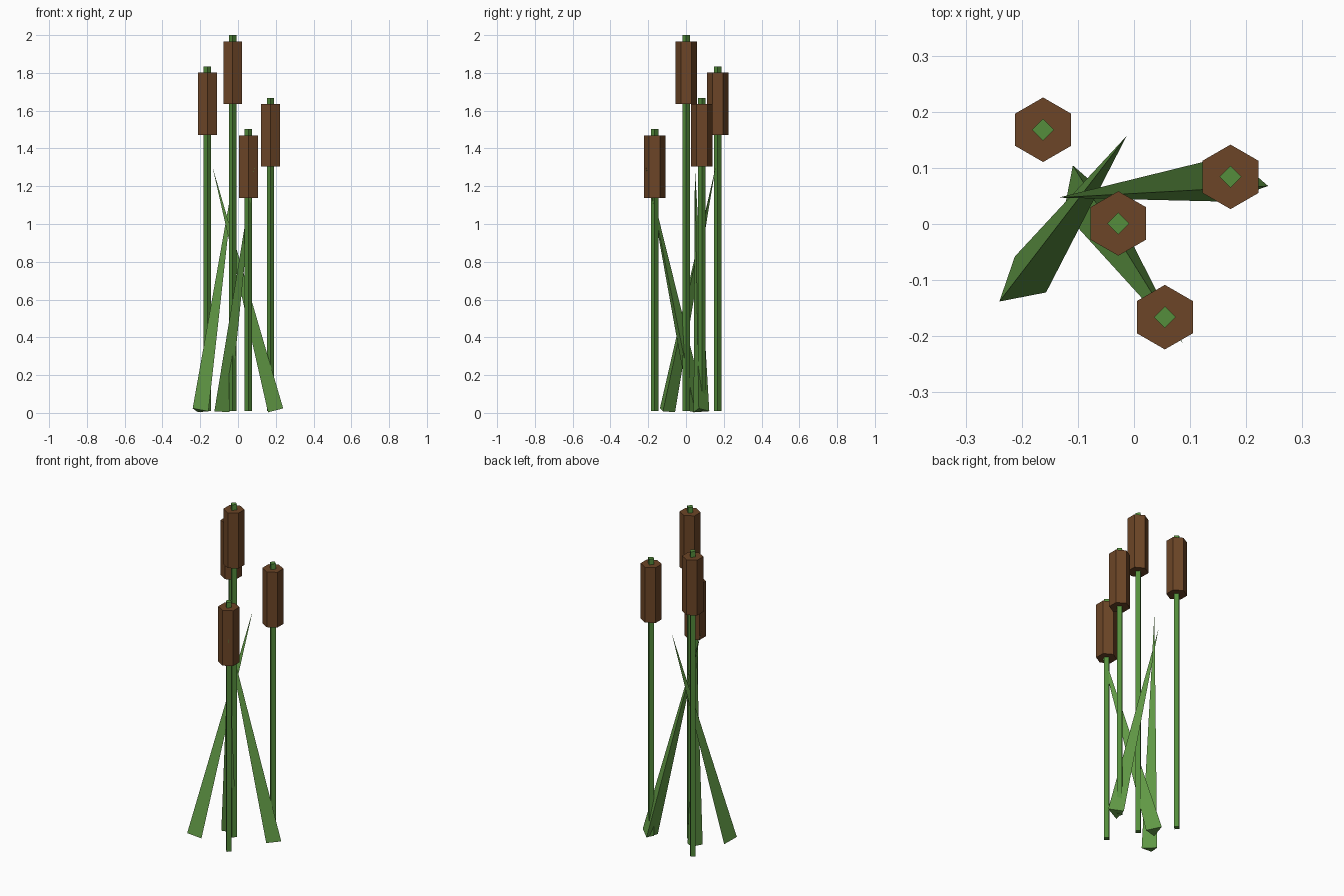
import bpy, bmesh
from math import cos, sin, radians
from mathutils import Vector

if "Cube" in bpy.data.objects:
    bpy.data.objects.remove(bpy.data.objects["Cube"])


def material(name, rgb):
    m = bpy.data.materials.new(name)
    m.diffuse_color = (*rgb, 1)
    m.use_nodes = True
    m.node_tree.nodes["Principled BSDF"].inputs["Base Color"].default_value = m.diffuse_color
    return m


stem_green = material("stem_green", (0.09, 0.27, 0.045))
leaf_green = material("leaf_green", (0.12, 0.32, 0.06))
brown = material("seed_brown", (0.15, 0.06, 0.02))


def prism(name, sides, radius, x, y, z0, z1, mat):
    """Upright prism with one corner pointing along +y."""
    bpy.ops.mesh.primitive_cylinder_add(
        vertices=sides, radius=radius, depth=z1 - z0, location=(x, y, (z0 + z1) / 2))
    ob = bpy.context.object
    ob.name = name
    ob.data.materials.append(mat)


def blade(name, base, tip, turn):
    """Leaning three-sided spike whose base is square to its axis."""
    base, tip = Vector(base), Vector(tip)
    axis = tip - base
    bm = bmesh.new()
    ring = []
    for k in range(3):
        a = radians(turn + 120 * k)
        d = Vector((cos(a), sin(a), 0)) * 0.049
        d.z = -(d.x * axis.x + d.y * axis.y) / axis.z
        ring.append(bm.verts.new(base + d))
    top = bm.verts.new(tip)
    bm.faces.new(ring[::-1])
    for k in range(3):
        bm.faces.new((ring[k], ring[(k + 1) % 3], top))
    me = bpy.data.meshes.new(name)
    bm.to_mesh(me)
    bm.free()
    ob = bpy.data.objects.new(name, me)
    me.materials.append(leaf_green)
    bpy.context.collection.objects.link(ob)


# Stems with seed heads: x, y, top height
reeds = [(-0.028, 0.001, 2.0), (-0.162, 0.168, 1.834),
         (0.172, 0.084, 1.668), (0.055, -0.166, 1.502)]
for i, (x, y, top) in enumerate(reeds, 1):
    prism(f"stem_{i}", 4, 0.0195, x, y, 0.009, top, stem_green)
    prism(f"seed_head_{i}", 6, 0.0575, x, y, top - 0.364, top - 0.033, brown)

# Leaves: base centre, tip, base turn in degrees
leaves = [((-0.203, -0.106, 0.012), (-0.013, 0.157, 1.302), -19),
          ((0.191, 0.077, 0.012), (-0.135, 0.047, 1.302), -11),
          ((-0.093, 0.058, 0.012), (0.087, -0.212, 1.302), -11)]
for i, (base, tip, turn) in enumerate(leaves, 1):
    blade(f"leaf_{i}", base, tip, turn)
